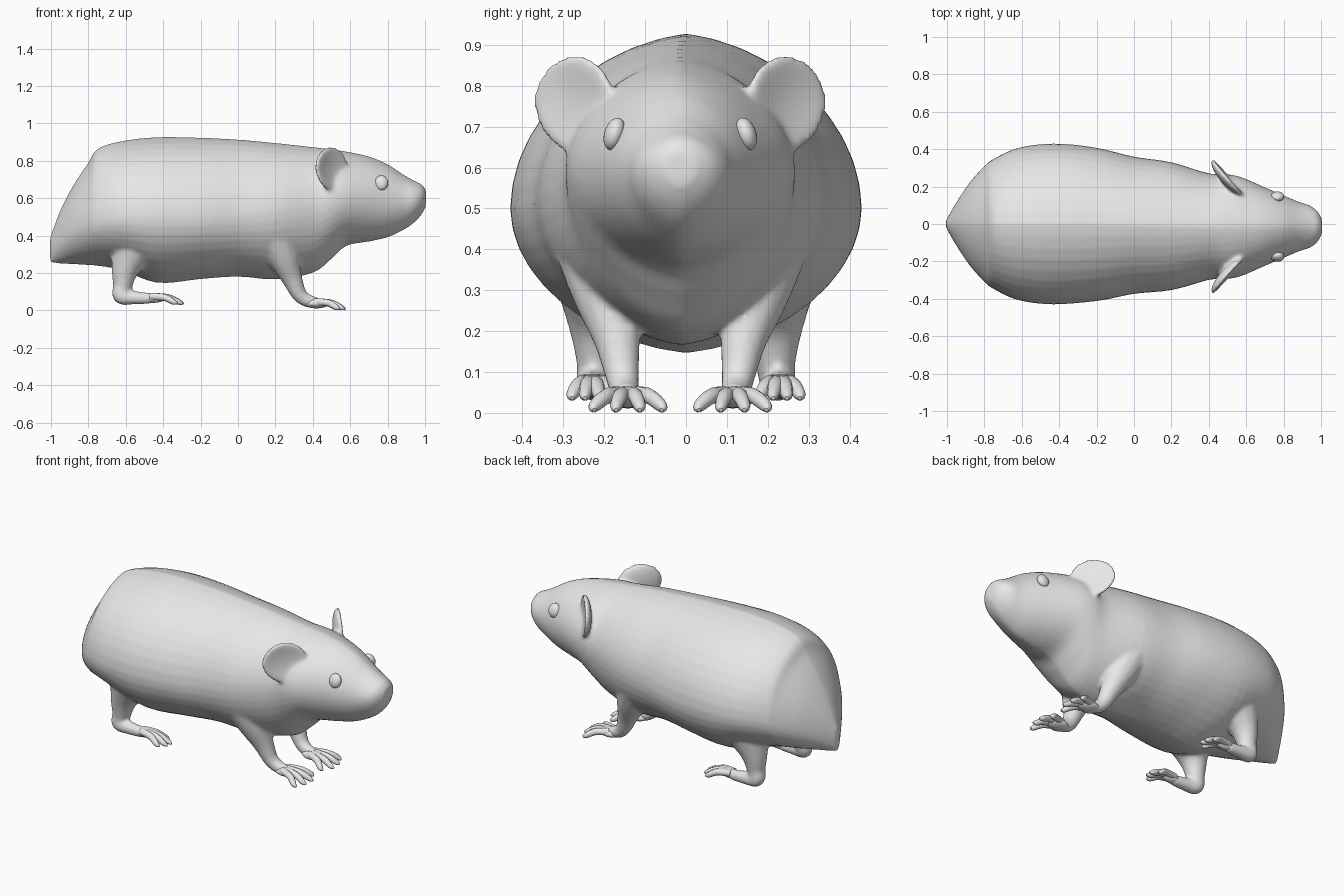
import bpy, bmesh, math
from mathutils import Vector, Matrix

cube = bpy.data.objects.get("Cube")
if cube:
    bpy.data.objects.remove(cube, do_unlink=True)

# one plain grey for everything
grey = bpy.data.materials.new("plain_grey")
grey.use_nodes = True
colour = (0.8, 0.8, 0.8, 1)
grey.diffuse_color = colour
grey.node_tree.nodes["Principled BSDF"].inputs["Base Color"].default_value = colour


def finish(name, bm):
    """Turn a bmesh into a named, smooth shaded object."""
    bmesh.ops.recalc_face_normals(bm, faces=bm.faces)
    mesh = bpy.data.meshes.new(name)
    bm.to_mesh(mesh)
    bm.free()
    mesh.materials.append(grey)
    obj = bpy.data.objects.new(name, mesh)
    bpy.context.collection.objects.link(obj)
    bpy.ops.object.select_all(action='DESELECT')
    obj.select_set(True)
    bpy.context.view_layer.objects.active = obj
    bpy.ops.object.shade_smooth_by_angle(angle=math.radians(50))
    return obj


def smooth_rows(rows, steps):
    """Catmull-Rom interpolation through rows of numbers."""
    rows = [Vector(r) for r in rows]
    out = []
    for i in range(len(rows) - 1):
        a, b = rows[max(i - 1, 0)], rows[i]
        c, d = rows[i + 1], rows[min(i + 2, len(rows) - 1)]
        for k in range(steps):
            t = k / steps
            out.append(b + (c - a) * (t / 2)
                       + (a * 2 - b * 5 + c * 4 - d) * (t * t / 2)
                       + (b * 3 - a - c * 3 + d) * (t ** 3 / 2))
    return out + [rows[-1]]


def sway(x):
    """Slight sideways lean of the head and forequarters."""
    return -.014 * min(max((x + .3) / .6, 0), 1)


def loft(bm, rings):
    """Skin closed rings of points and cap both ends."""
    loops = [[bm.verts.new(p) for p in ring] for ring in rings]
    n = len(loops[0])
    for a, b in zip(loops, loops[1:]):
        for i in range(n):
            j = (i + 1) % n
            bm.faces.new((a[i], a[j], b[j], b[i]))
    bm.faces.new(loops[0])
    bm.faces.new(loops[-1])


def tube(bm, rows, segments=14, steps=4):
    """Tapered tube through rows of x, y, z, radius."""
    rows = smooth_rows(rows, steps)
    points = [r.xyz + Vector((0, sway(r.x), 0)) for r in rows]
    rings = []
    for i, r in enumerate(rows):
        along = (points[min(i + 1, len(rows) - 1)] - points[max(i - 1, 0)]).normalized()
        side = (Vector((0, 1, 0)) - along * along.y).normalized()
        up = along.cross(side)
        turns = [math.tau * k / segments for k in range(segments)]
        rings.append([points[i] + (side * math.cos(t) + up * math.sin(t)) * r.w
                      for t in turns])
    loft(bm, rings)


def ball(bm, centre, size, turn=Matrix()):
    x, y, z = centre
    matrix = (Matrix.Translation((x, y + sway(x), z)) @ turn
              @ Matrix.Diagonal((*size, 1)))
    bmesh.ops.create_uvsphere(bm, u_segments=24, v_segments=14, radius=1, matrix=matrix)


def ear(bm, side):
    """Dished disc facing forwards and outwards, its inner edge sunk in the head."""
    facing = Vector((.75, .66 * side, .05)).normalized()
    across = Vector((0, 0, 1)).cross(facing).normalized()
    up = facing.cross(across)
    centre = Vector((.502, .262 * side + sway(.5), .757))
    made = bmesh.ops.create_uvsphere(bm, u_segments=32, v_segments=20, radius=1)
    for v in made["verts"]:
        x, y, z = v.co
        depth = z * .03 - z * z * .034 if z > 0 else z * .04
        taper = 1 - .12 * max(-y, 0)
        v.co = centre + across * x * .128 * taper + up * y * .118 + facing * depth


# body and head: x, underside, back, half width, height of widest point
stations = [
    (-1.005, .255, .39, .02, .33), (-.95, .25, .535, .115, .38),
    (-.88, .247, .67, .22, .43), (-.8, .242, .79, .31, .47),
    (-.75, .238, .865, .348, .49), (-.62, .215, .906, .407, .5),
    (-.43, .147, .927, .43, .5), (-.2, .167, .924, .41, .5),
    (0, .18, .914, .367, .51), (.2, .165, .896, .342, .53),
    (.4, .2, .874, .285, .56), (.5, .275, .862, .28, .595),
    (.58, .345, .85, .262, .6), (.7, .367, .824, .21, .6),
    (.8, .39, .782, .167, .59), (.88, .427, .73, .133, .585),
    (.94, .467, .695, .113, .59), (.98, .51, .675, .083, .6),
    (1.005, .555, .645, .04, .605),
]
rings = []
segments = 40
for x, low, high, width, mid in smooth_rows(stations, 4):
    ring = []
    for k in range(segments):
        t = math.tau * k / segments
        c, s = math.cos(t), math.sin(t)
        # rounded section drawn up into a ridge along the spine and belly
        rise = .87 * s + .13 * math.copysign(1 - abs(c), s)
        ring.append((x, c * width + sway(x),
                     mid + rise * ((high - mid) if s > 0 else (mid - low))))
    rings.append(ring)
bm = bmesh.new()
loft(bm, rings)

# nose tip
ball(bm, (.952, 0, .645), (.046, .05, .032))

# legs and ears, melted into the body
front_leg = ((.17, .2, .45, .128), (.235, .18, .3, .09), (.285, .155, .18, .058),
             (.325, .142, .09, .042), (.37, .135, .053, .036), (.43, .13, .04, .028))
hind_leg = ((-.54, .2, .37, .15), (-.6, .215, .23, .08), (-.617, .218, .13, .052),
            (-.625, .225, .077, .045), (-.56, .23, .068, .037), (-.46, .232, .064, .029))
for side in (1, -1):
    for leg in (front_leg, hind_leg):
        tube(bm, [(x, y * side, z, r) for x, y, z, r in leg])
    ear(bm, side)
body = finish("body", bm)
melt = body.modifiers.new("melt", 'REMESH')
melt.mode = 'VOXEL'
melt.voxel_size = .01
melt.use_smooth_shade = True
soften = body.modifiers.new("soften", 'SMOOTH')
soften.factor = .5
soften.iterations = 7


def foot(bm, x, y, z, length, spread, side):
    """Palm with four fanned, slightly arched toes."""
    ball(bm, (x, y * side, z + .012), (length * .45, spread * .6, .027))
    for offset, reach in ((-1, .78), (-.35, 1), (.35, .97), (1, .8)):
        tip = y + offset * spread
        tube(bm, [(x - .01, (y + offset * spread * .3) * side, z + .02, .02),
                  (x + length * reach * .5, (y + offset * spread * .65) * side, z + .014, .019),
                  (x + length * reach * .85, tip * side, z - .01, .015),
                  (x + length * reach, tip * side, z - .019, .005)], 10)


for side, label in ((1, "left"), (-1, "right")):
    # feet
    bm = bmesh.new()
    foot(bm, .42, .128, .026, .155, .082, side)
    finish(label + "_front_foot", bm)
    bm = bmesh.new()
    foot(bm, -.46, .23, .055, .17, .048, side)
    finish(label + "_hind_foot", bm)

    # eye
    bm = bmesh.new()
    ball(bm, (.767, .161 * side, .682), (.036, .025, .041),
         Matrix.Rotation(.3 * side, 4, 'X'))
    finish(label + "_eye", bm)
